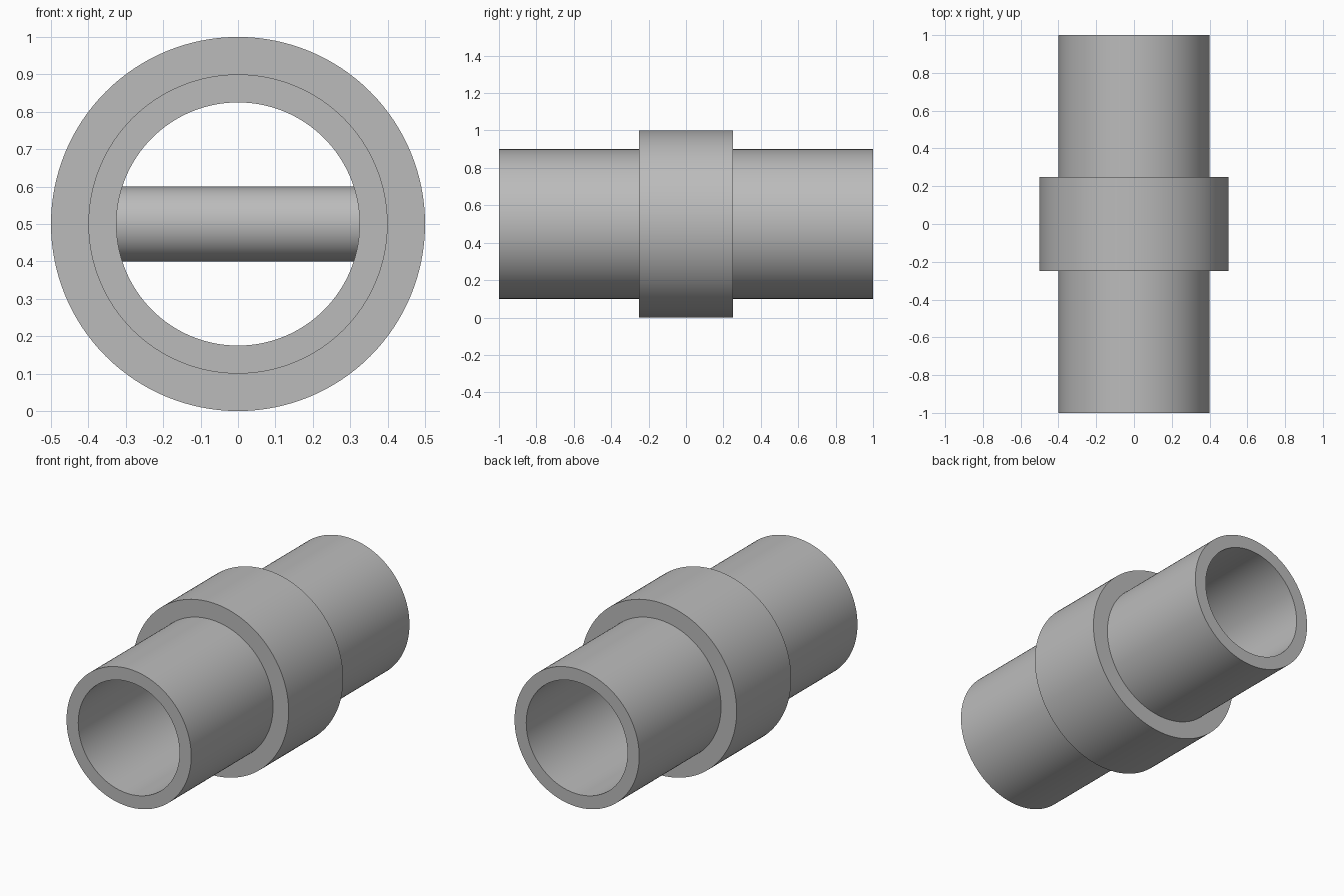
import bpy
import bmesh
import math
from mathutils import Matrix, Vector

cube = bpy.data.objects.get("Cube")
if cube:
    bpy.data.objects.remove(cube, do_unlink=True)

SEGMENTS = 128
CENTRE = Vector((0, 0, 0.5))
BORE, PIPE, COLLAR = 0.325, 0.4, 0.5
HALF_LENGTH, HALF_COLLAR = 1.0, 0.25
BAR = 0.1

grey = bpy.data.materials.new("plain grey")
grey.use_nodes = True
colour = (0.5, 0.5, 0.5, 1)
grey.diffuse_color = colour
grey.node_tree.nodes["Principled BSDF"].inputs["Base Color"].default_value = colour


def finish(bm, name):
    """Turn a bmesh into a smooth shaded object with sharp rims."""
    bmesh.ops.recalc_face_normals(bm, faces=bm.faces)
    mesh = bpy.data.meshes.new(name)
    bm.to_mesh(mesh)
    bm.free()
    mesh.materials.append(grey)
    obj = bpy.data.objects.new(name, mesh)
    obj.location = CENTRE
    bpy.context.collection.objects.link(obj)
    bpy.ops.object.select_all(action="DESELECT")
    obj.select_set(True)
    bpy.context.view_layer.objects.active = obj
    bpy.ops.object.shade_smooth_by_angle(angle=math.radians(30))
    return obj


# Hollow pipe with a raised collar: closed (radius, y) section spun about y
half = [(BORE, HALF_LENGTH), (PIPE, HALF_LENGTH),
        (PIPE, HALF_COLLAR), (COLLAR, HALF_COLLAR)]
section = half + [(r, -y) for r, y in reversed(half)]
bm = bmesh.new()
verts = [bm.verts.new((r, y, 0)) for r, y in section]
edges = [bm.edges.new((a, b)) for a, b in zip(verts, verts[1:] + verts[:1])]
bmesh.ops.spin(bm, geom=verts + edges, cent=(0, 0, 0), axis=(0, 1, 0),
               angle=math.tau, steps=SEGMENTS, use_merge=True)
bmesh.ops.remove_doubles(bm, verts=bm.verts, dist=0.0001)
finish(bm, "collared_pipe")

# Round cross bar, its ends buried in the pipe wall
bm = bmesh.new()
bmesh.ops.create_cone(bm, cap_ends=True, segments=64, radius1=BAR, radius2=BAR,
                      depth=BORE + PIPE, matrix=Matrix.Rotation(math.pi / 2, 4, "Y"))
finish(bm, "cross_bar")
